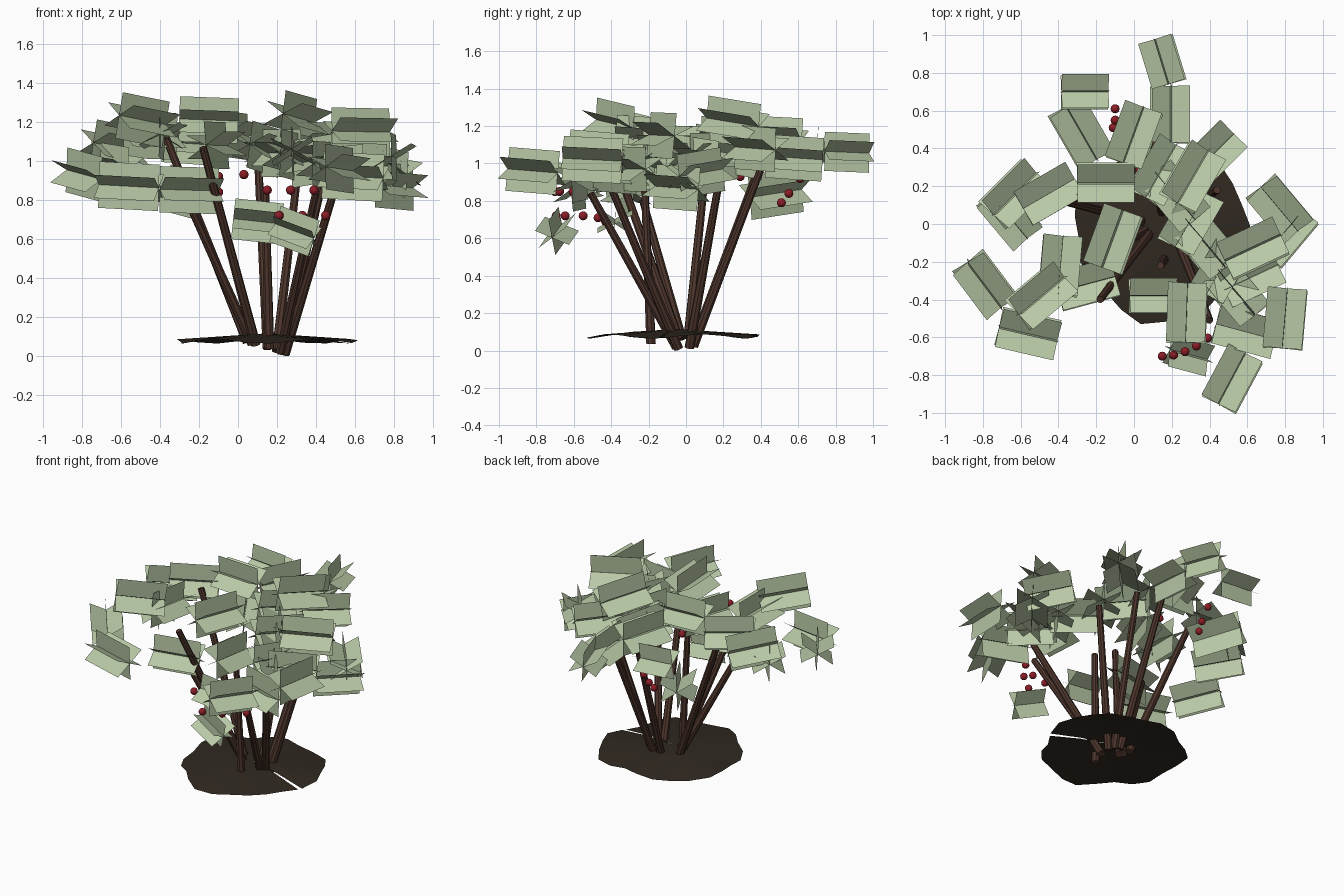
import bpy, bmesh, random
from math import radians, cos, sin
from mathutils import Vector, Matrix, Euler

if "Cube" in bpy.data.objects:
    bpy.data.objects.remove(bpy.data.objects["Cube"])

random.seed(4)


def material(name, rgb):
    m = bpy.data.materials.new(name)
    m.diffuse_color = (*rgb, 1)
    m.use_nodes = True
    m.node_tree.nodes["Principled BSDF"].inputs["Base Color"].default_value = m.diffuse_color
    return m


LEAF = material("leaf_green", (0.48, 0.58, 0.38))
BARK = material("bark_brown", (0.075, 0.036, 0.025))
SOIL = material("soil_dark", (0.03, 0.022, 0.015))
BERRY = material("berry_red", (0.26, 0.012, 0.02))


def finish(name, bm, mat, smooth=False):
    me = bpy.data.meshes.new(name)
    bm.to_mesh(me)
    bm.free()
    me.materials.append(mat)
    for p in me.polygons:
        p.use_smooth = smooth
    ob = bpy.data.objects.new(name, me)
    bpy.context.collection.objects.link(ob)


# Soil patch: shallow ragged dome with a narrow slit towards +x
bm = bmesh.new()
hub = bm.verts.new((0.14, -0.05, 0.115))
rings = []
for i in range(25):
    a = radians(-10 + 357 * i / 24)
    r = 0.455 + 0.02 * cos(7 * a) + 0.02 * sin(3 * a)
    z = 0.075 + 0.012 * sin(5 * a)
    rings.append([bm.verts.new((0.14 + k * r * cos(a), -0.05 + k * r * sin(a), h))
                  for k, h in ((0.5, 0.10), (1, z))])
for (m0, r0), (m1, r1) in zip(rings, rings[1:]):
    bm.faces.new((hub, m0, m1))
    bm.faces.new((m0, r0, r1, m1))
finish("soil_patch", bm, SOIL, True)

# Stems: straight, slightly tapered, fanning out from one root to these tips
tips = [(-0.37, 0.12, 1.12), (-0.18, -0.40, 1.07), (-0.26, -0.23, 0.80),
        (0.10, 0.42, 1.06), (0.31, 0.40, 0.97), (0.44, 0.18, 0.92),
        (0.50, -0.40, 0.87), (0.40, -0.51, 0.84), (0.14, -0.22, 0.85)]
for i, tip in enumerate(tips):
    b = Vector(tip)
    # the last stem grows almost upright, apart from the others
    a = Vector((0.13 + 0.22 * b.x, (0.85 if i == 8 else 0.1) * b.y, 0.045 - 0.07 * b.x))
    d = b - a
    bm = bmesh.new()
    bmesh.ops.create_cone(
        bm, cap_ends=True, segments=8, radius1=0.026, radius2=0.02, depth=d.length,
        matrix=Matrix.Translation((a + b) / 2) @ d.to_track_quat('Z', 'Y').to_matrix().to_4x4())
    finish(f"stem_{i + 1}", bm, BARK)


def leaf_star(bm, x, y, z, yaw):
    """Three rectangular cards crossing along one drooping axis; outer ones are smaller."""
    length = 0.22 if z < 0.65 else 0.25 if z < 0.7 or y > 0.65 else random.uniform(0.30, 0.33)
    droop = 20 if z < 0.65 else random.uniform(0, 10)
    h, w = length / 2, 0.05 + 0.22 * length
    base = Matrix.Translation((x, y, z)) @ Euler(
        [radians(random.uniform(-6, 6)), radians(droop), radians(yaw)]).to_matrix().to_4x4()
    for k in (30, 90, 150):
        c, s = w * cos(radians(k)), w * sin(radians(k))
        bm.faces.new([bm.verts.new(base @ Vector(p)) for p in
                      ((-h, -c, -s), (h, -c, -s), (h, c, s), (-h, c, s))])


def clump(name, stars):
    bm = bmesh.new()
    for star in stars:
        leaf_star(bm, *star)
    finish(name, bm, LEAF)


# Foliage clumps: x, y, z and heading of each leaf star
clump("back_leaves", [
    (0.15, 0.86, 1.06, 107), (-0.26, 0.70, 1.09, 0), (0.19, 0.58, 1.03, 90),
    (-0.28, 0.48, 0.84, -60), (0.00, 0.47, 1.13, 70), (-0.15, 0.22, 1.21, 0),
    (0.31, 0.25, 1.22, 60), (0.42, 0.37, 1.08, 45)])
clump("left_leaves", [
    (-0.63, 0.16, 1.07, 45), (-0.66, 0.04, 0.97, -50), (-0.45, 0.16, 1.13, 30),
    (-0.79, -0.32, 0.93, -53), (-0.56, -0.58, 0.87, -13), (-0.49, -0.38, 1.21, 40),
    (-0.39, -0.22, 1.13, 85), (-0.25, -0.32, 0.85, 15), (-0.11, -0.08, 1.08, 70)])
clump("front_leaves", [
    (0.10, -0.38, 0.69, 0), (0.28, -0.47, 1.05, 88), (0.29, -0.69, 0.64, -15),
    (0.52, -0.82, 0.96, 62), (0.80, -0.50, 1.02, 85), (0.59, -0.57, 0.92, -15)])
clump("right_leaves", [
    (0.63, -0.13, 1.15, 25), (0.77, 0.08, 0.95, -50), (0.80, -0.05, 0.87, 50),
    (0.62, -0.28, 0.97, 25)])
# Inner foliage: a row of stars running from the back to the right front
clump("inner_leaves", [(0.14 + 0.08 * i, 0.28 - 0.13 * i, 1.06 - 0.02 * i, 60 + 70 * (i % 2))
                       for i in range(6)])


# Berries: small spheres hanging under the leaves
def berries(name, spots):
    bm = bmesh.new()
    for p in spots:
        bmesh.ops.create_uvsphere(bm, u_segments=12, v_segments=8, radius=0.024,
                                  matrix=Matrix.Translation(p))
    finish(name, bm, BERRY, True)


# Front berries follow a curved row, alternating high and low
berries("front_berries", [(0.15 + 0.06 * i, -0.70 + 0.006 * i * i, 0.85 - 0.13 * (i % 2))
                          for i in range(6)] + [(0.31, -0.47, 0.71), (0.33, -0.43, 0.69)])
berries("back_berries", [(-0.10, 0.55, 0.84), (-0.11, 0.51, 0.79), (-0.10, 0.61, 0.92),
                         (0.03, 0.29, 0.93)])
